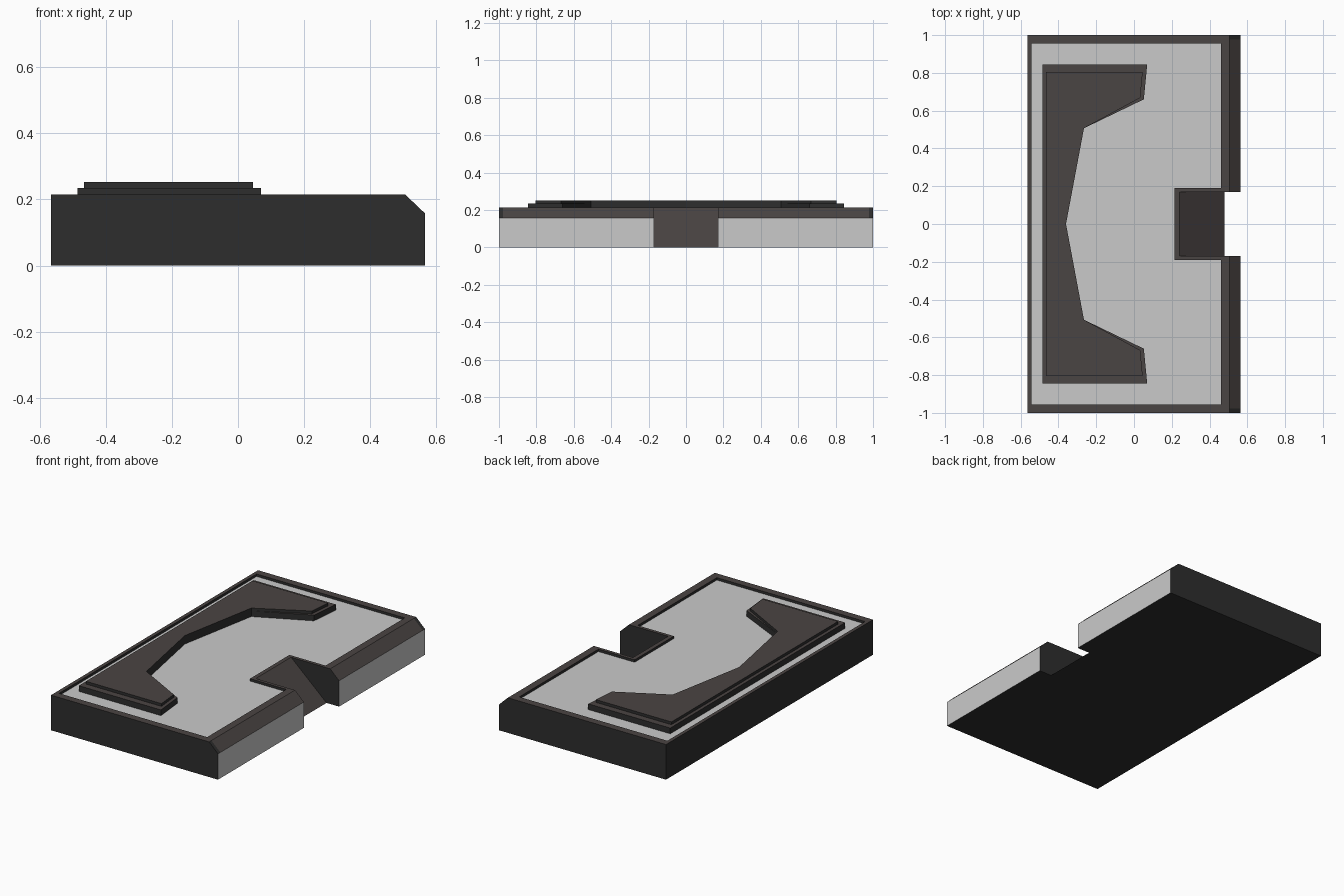
import bpy, bmesh

if "Cube" in bpy.data.objects:
    bpy.data.objects.remove(bpy.data.objects["Cube"])


def material(name, rgb):
    m = bpy.data.materials.new(name)
    m.diffuse_color = (*rgb, 1)
    m.use_nodes = True
    m.node_tree.nodes["Principled BSDF"].inputs["Base Color"].default_value = m.diffuse_color
    return m


DARK, BROWN, LIGHT, RED = range(4)
MATS = [material("dark_grey", (0.027, 0.027, 0.027)),
        material("warm_grey", (0.068, 0.058, 0.056)),
        material("light_grey", (0.59, 0.59, 0.59)),
        material("rust_red", (0.075, 0.02, 0.013))]


def mirrored(half):
    """Close a half outline (y <= 0) into a full one across y = 0."""
    return half + [(x, -y) for x, y in reversed(half) if y != 0]


def loft(bm, rings):
    """Join equal-length (outline, z) rings, cap both ends; returns walls[ring][segment], bottom, top."""
    loops = [[bm.verts.new((x, y, z)) for x, y in pts] for pts, z in rings]
    n = len(loops[0])
    walls = [[bm.faces.new((a[i], a[(i + 1) % n], b[(i + 1) % n], b[i])) for i in range(n)]
             for a, b in zip(loops, loops[1:])]
    bottom = bm.faces.new(loops[0][::-1])
    top = bm.faces.new(loops[-1])
    return walls, bottom, top


def finish(bm, name):
    me = bpy.data.meshes.new(name)
    bmesh.ops.recalc_face_normals(bm, faces=bm.faces)
    bm.to_mesh(me)
    bm.free()
    for m in MATS:
        me.materials.append(m)
    ob = bpy.data.objects.new(name, me)
    bpy.context.collection.objects.link(ob)
    return ob


def slab_outline(back, side, front, notch_x, notch_y):
    return mirrored([(back, -side), (front, -side), (front, -notch_y), (notch_x, -notch_y)])


# Base slab: chamfered front, ramped notch, raised rim around a sunken panel
H, MID = 0.215, 0.158
bm = bmesh.new()
inner = slab_outline(-0.543, 0.955, 0.46, 0.215, 0.19)
walls, bottom, panel = loft(bm, [
    (slab_outline(-0.565, 1, 0.565, 0.48, 0.17), 0),
    (slab_outline(-0.565, 1, 0.565, 0.48 - 0.24 * MID / H, 0.17), MID),
    (slab_outline(-0.565, 1, 0.505, 0.24, 0.17), H),
    (inner, H),
    (inner, H - 0.015)])
panel.material_index = LIGHT
for f in walls[2] + [walls[0][3], walls[1][3], walls[1][1], walls[1][5]]:
    f.material_index = BROWN                      # rim, ramp and chamfers
fronts = [walls[0][1], walls[0][5]]
for f in fronts:
    f.material_index = RED                        # frames around the front panels
bmesh.ops.inset_individual(bm, faces=fronts, thickness=0.016, use_even_offset=True)
for f in fronts:
    f.material_index = LIGHT
# dark end strips on the chamfers
for f, y in ((walls[1][1], -0.978), (walls[1][5], 0.978)):
    bmesh.ops.bisect_plane(bm, geom=[f] + list(f.edges) + list(f.verts),
                           plane_co=(0, y, 0), plane_no=(0, 1, 0))
for f in bm.faces:
    c = f.calc_center_median()
    if abs(c.y) > 0.978 and c.x > 0.52 and MID < c.z < H - 0.01:
        f.material_index = DARK
finish(bm, "base_slab")

# Raised bracket: two stacked tiers with a shared inner edge
INNER = [(-0.265, -0.507), (-0.36, 0)]
for name, half, z0, z1 in (
        ("bracket_lower_tier", [(-0.485, -0.845), (0.07, -0.845), (0.052, -0.66)], 0.2, 0.235),
        ("bracket_upper_tier", [(-0.465, -0.805), (0.046, -0.805), (0.033, -0.668)], 0.235, 0.252)):
    bm = bmesh.new()
    _, _, top = loft(bm, [(mirrored(half + INNER), z) for z in (z0, z1)])
    top.material_index = BROWN
    finish(bm, name)
